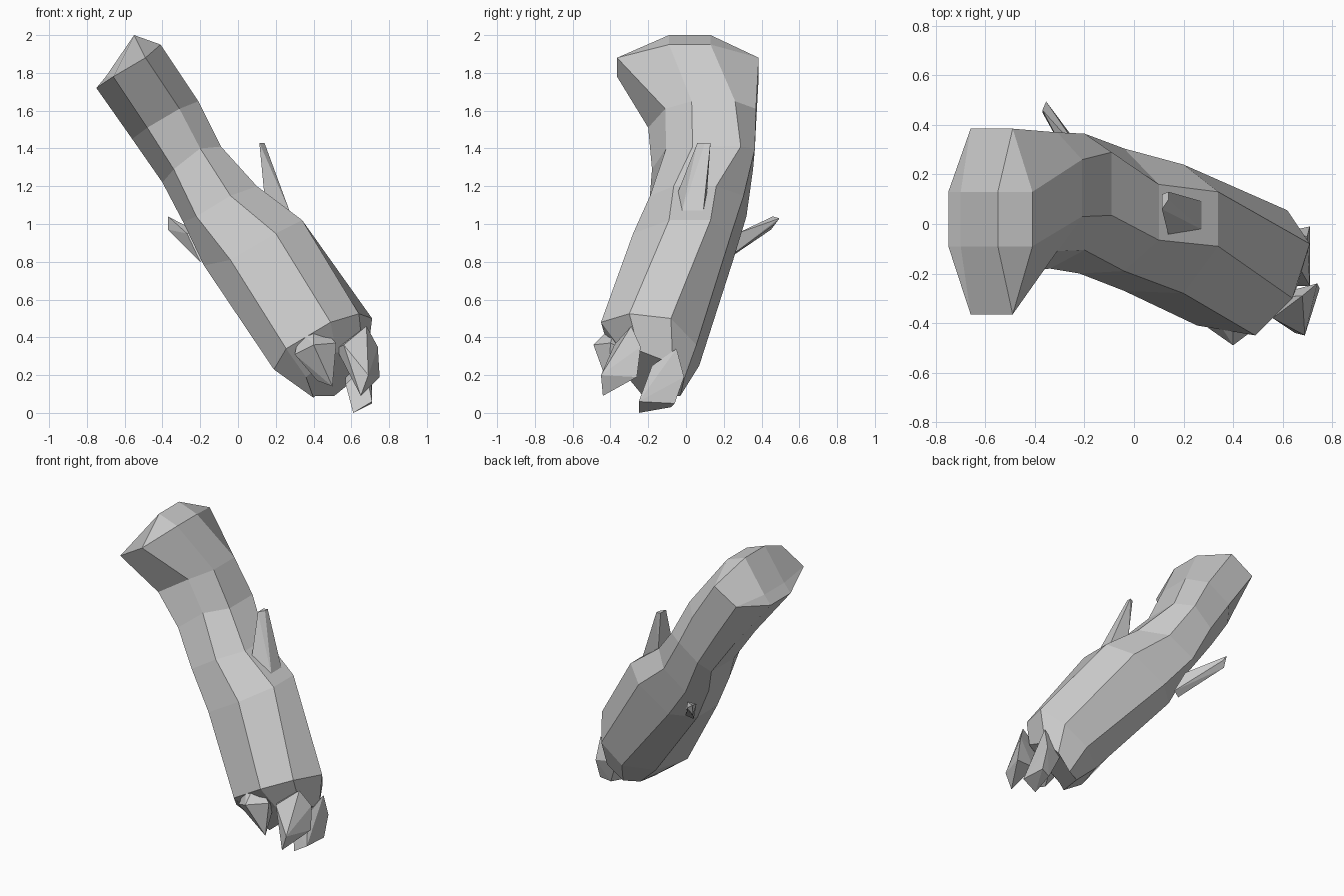
import bpy, bmesh

if "Cube" in bpy.data.objects:
    bpy.data.objects.remove(bpy.data.objects["Cube"])


def finish(bm, name):
    bmesh.ops.recalc_face_normals(bm, faces=bm.faces[:])
    me = bpy.data.meshes.new(name)
    bm.to_mesh(me)
    bm.free()
    ob = bpy.data.objects.new(name, me)
    bpy.context.collection.objects.link(ob)
    return ob


def bridge(bm, rings):
    """Vertices for each ring, joined by quads."""
    loops = [[bm.verts.new(p) for p in r] for r in rings]
    for a, b in zip(loops, loops[1:]):
        n = len(a)
        for i in range(n):
            bm.faces.new((a[i], a[(i + 1) % n], b[(i + 1) % n], b[i]))
    return loops


def hull(name, pts):
    bm = bmesh.new()
    for p in pts:
        bm.verts.new(p)
    r = bmesh.ops.convex_hull(bm, input=bm.verts[:])
    bmesh.ops.delete(bm, geom=[v for v in bm.verts if not v.link_faces], context='VERTS')
    return finish(bm, name)


def octagon(y_flat, y_front, y_back, xz):
    """Leaning eight-sided section: xz runs top, upper side, lower side, bottom."""
    (lo, hi), (fu, fl), (bu, bl) = y_flat, y_front, y_back
    (tx, tz), (ux, uz), (sx, sz), (bx, bz) = xz
    return [(tx, hi, tz), (tx, lo, tz), (ux, fu, uz), (sx, fl, sz),
            (bx, lo, bz), (bx, hi, bz), (sx, bl, sz), (ux, bu, uz)]


# Leaning trunk: flared top, waist, thick lower half
rings = [
    octagon((-.09, .13), (-.365, -.365), (.385, .385),
            ((-.41, 1.95), (-.49, 1.88), (-.66, 1.78), (-.75, 1.72))),
    octagon((.03, .26), (-.11, -.20), (.37, .37),
            ((-.21, 1.65), (-.31, 1.61), (-.48, 1.51), (-.56, 1.45))),
    octagon((.035, .29), (-.105, -.18), (.365, .355),
            ((-.09, 1.41), (-.20, 1.40), (-.34, 1.29), (-.40, 1.22))),
    octagon((-.065, .16), (-.19, -.20), (.305, .32),
            ((.10, 1.20), (-.04, 1.15), (-.22, 1.04), (-.29, 1.01))),
    octagon((-.09, .13), (-.28, -.27), (.24, .25),
            ((.34, 1.02), (.20, .95), (-.04, .81), (-.18, .78))),
    [(.71, -.08, .50), (.64, -.30, .525), (.49, -.45, .48), (.255, -.41, .34),
     (.19, -.29, .23), (.27, -.05, .22), (.45, .07, .25), (.62, .055, .36)],
    [(.68, -.07, .26), (.66, -.25, .33), (.52, -.33, .32), (.36, -.31, .19),
     (.40, -.22, .08), (.41, -.08, .09), (.51, -.03, .09), (.62, -.01, .18)],
]
bm = bmesh.new()
loops = bridge(bm, rings)
bm.faces.new(loops[-1])
# Bevelled end cap at the top
t1, t0, cf, bf, a0, a1, bb, cb = loops[0]
r0, r1 = [bm.verts.new((-.55, y, 2.0)) for y in (-.09, .13)]
q0, q1 = [bm.verts.new((-.70, y, 1.78)) for y in (-.09, .13)]
for f in ((t0, t1, r1, r0), (r0, r1, q1, q0), (q0, q1, a1, a0),
          (t0, r0, cf), (r0, q0, bf, cf), (q0, a0, bf),
          (t1, r1, cb), (r1, q1, bb, cb), (q1, a1, bb)):
    bm.faces.new(f)
finish(bm, "trunk")

# Thin spikes sticking out of the trunk
hull("upper_spike", [(.28, .09, 1.05), (.28, -.025, 1.05), (.14, -.05, 1.15), (.14, .11, 1.15),
                     (.14, .13, 1.43), (.14, .10, 1.43), (.113, .06, 1.43), (.113, .12, 1.43)])
hull("back_spike", [(-.27, .27, .95), (-.20, .27, .95), (-.15, .22, .82), (-.20, .20, .80),
                    (-.355, .495, 1.03), (-.37, .46, 1.04), (-.37, .45, .97), (-.34, .47, 1.0)])

# Faceted stubs at the lower end
hull("left_stub", [(.33, -.38, .44), (.40, -.36, .49), (.30, -.42, .31), (.40, -.49, .36),
                   (.52, -.40, .37), (.50, -.41, .14), (.42, -.38, .17), (.46, -.25, .30)])
hull("middle_stub", [(.68, -.29, .46), (.52, -.30, .34), (.74, -.24, .35), (.75, -.26, .19),
                     (.65, -.44, .09), (.69, -.45, .20), (.56, -.38, .36), (.60, -.28, .20)])
hull("right_stub", [(.61, -.25, .0), (.71, -.25, .06), (.71, -.06, .05), (.64, -.08, .03),
                    (.71, -.01, .19), (.70, -.05, .34), (.57, -.20, .15), (.67, -.18, .25),
                    (.57, -.04, .20)])
